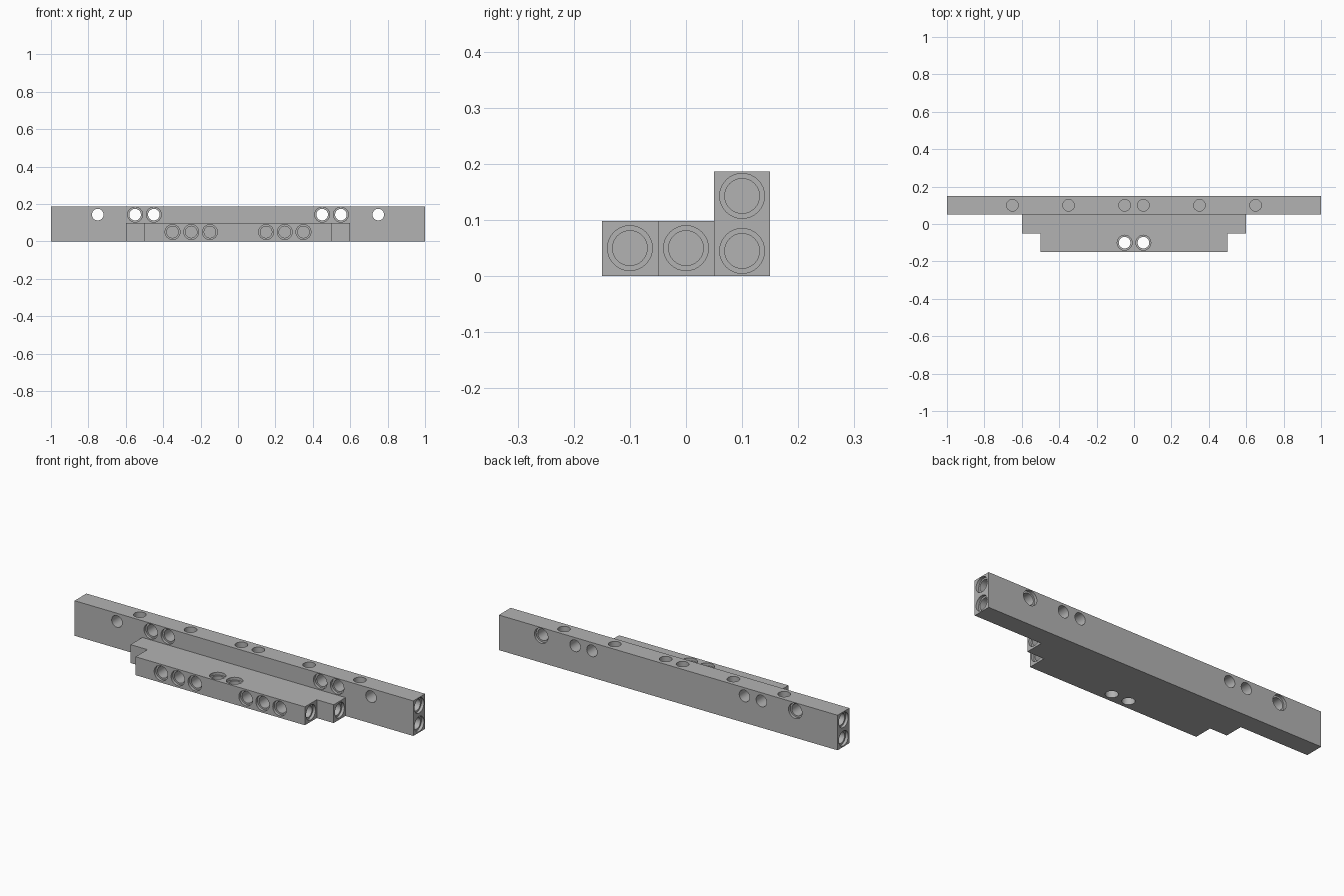
import bpy, bmesh, math
from mathutils import Vector

cube = bpy.data.objects.get("Cube")
if cube:
    bpy.data.objects.remove(cube, do_unlink=True)

grey = bpy.data.materials.new("mid_grey")
grey.use_nodes = True
colour = (0.45, 0.45, 0.45, 1)
grey.diffuse_color = colour
grey.node_tree.nodes["Principled BSDF"].inputs["Base Color"].default_value = colour

BORE, RIM, RIM_DEPTH, OUT, SIDES = 0.031, 0.04, 0.015, 0.02, 32


def make_object(name, bm):
    bmesh.ops.recalc_face_normals(bm, faces=bm.faces)
    mesh = bpy.data.meshes.new(name)
    bm.to_mesh(mesh)
    bm.free()
    mesh.materials.append(grey)
    obj = bpy.data.objects.new(name, mesh)
    bpy.context.collection.objects.link(obj)
    return obj


def prism(name, plan, height):
    """Extrude a plan outline up from the ground."""
    bm = bmesh.new()
    face = bm.faces.new([bm.verts.new((x, y, 0)) for x, y in plan])
    top = bmesh.ops.extrude_face_region(bm, geom=[face])["geom"]
    bmesh.ops.translate(bm, vec=(0, 0, height),
                        verts=[v for v in top if isinstance(v, bmesh.types.BMVert)])
    return make_object(name, bm)


def add_hole(bm, start, direction, depth, rim=True):
    """Add a round cutter, stepped where the hole has a wider rim."""
    steps = [(-OUT, RIM), (RIM_DEPTH, RIM), (RIM_DEPTH, BORE)] if rim else [(-OUT, BORE)]
    steps.append((depth, BORE))
    axis = Vector(direction)
    turn = axis.to_track_quat('Z', 'Y')
    rings = []
    for along, radius in steps:
        rings.append([bm.verts.new(Vector(start) + turn @ Vector(
            (radius * math.cos(math.tau * i / SIDES),
             radius * math.sin(math.tau * i / SIDES), along))) for i in range(SIDES)])
    for a, b in zip(rings, rings[1:]):
        for i in range(SIDES):
            j = (i + 1) % SIDES
            bm.faces.new((a[i], a[j], b[j], b[i]))
    bm.faces.new(rings[0])
    bm.faces.new(rings[-1])


def drill(obj, bm):
    """Cut all holes and keep sharp rims around the smooth bores."""
    cutter = make_object(obj.name + "_cutter", bm)
    cutter.hide_render = True
    mod = obj.modifiers.new("holes", 'BOOLEAN')
    mod.operation = 'DIFFERENCE'
    mod.solver = 'EXACT'
    mod.object = cutter
    bpy.ops.object.select_all(action='DESELECT')
    bpy.context.view_layer.objects.active = obj
    obj.select_set(True)
    bpy.ops.object.modifier_apply(modifier=mod.name)
    bpy.data.objects.remove(cutter, do_unlink=True)
    bpy.ops.object.shade_smooth_by_angle(angle=math.radians(30))


# Tall rear beam
HEIGHT, UPPER, LOWER = 0.187, 0.143, 0.045
rear = prism("rear_beam", [(-1, 0.05), (1, 0.05), (1, 0.15), (-1, 0.15)], HEIGHT)
holes = bmesh.new()
for s in (-1, 1):
    for z in (LOWER, UPPER):
        add_hole(holes, (s, 0.1, z), (-s, 0, 0), 0.1)
    for x in (0.45, 0.55):
        add_hole(holes, (s * x, 0.05, UPPER), (0, 1, 0), 0.12)
    add_hole(holes, (s * 0.75, 0.15, UPPER), (0, -1, 0), 0.12)
    for x in (0.05, 0.35, 0.65):
        add_hole(holes, (s * x, 0.1, HEIGHT), (0, 0, -1), 0.1, rim=False)
drill(rear, holes)

# Low stepped block in front of the beam
half = [(0.5, -0.15), (0.5, -0.05), (0.6, -0.05), (0.6, 0.05)]
block = prism("front_stepped_block", half + [(-x, y) for x, y in reversed(half)], 0.098)
holes = bmesh.new()
for s in (-1, 1):
    add_hole(holes, (s * 0.5, -0.1, 0.05), (-s, 0, 0), 0.1)
    add_hole(holes, (s * 0.6, 0, 0.05), (-s, 0, 0), 0.1)
    for x in (0.15, 0.25, 0.35):
        add_hole(holes, (s * x, -0.15, 0.05), (0, 1, 0), 0.1)
    add_hole(holes, (s * 0.05, -0.1, 0.098), (0, 0, -1), 0.12)
drill(block, holes)
